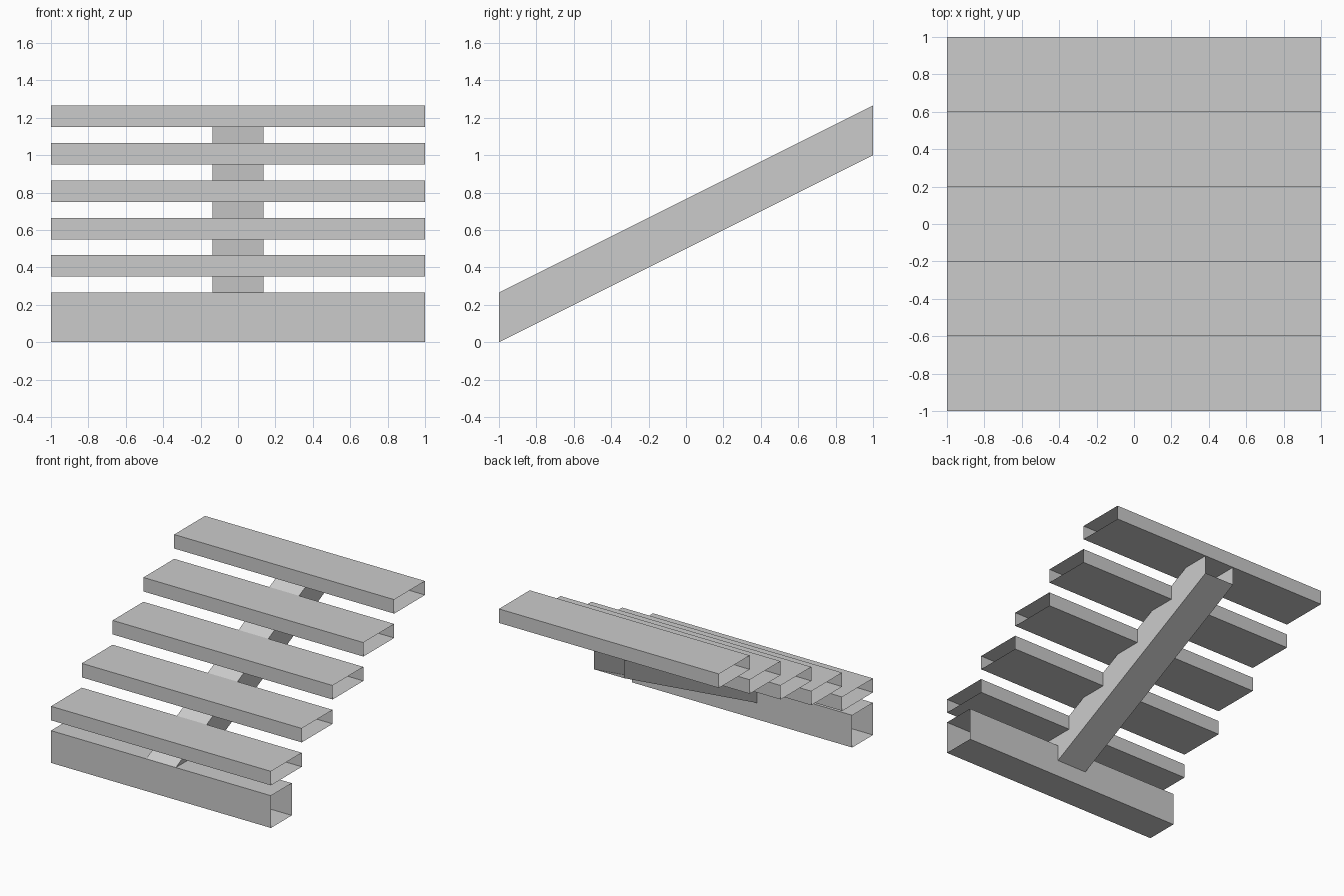
import bpy
import bmesh

cube = bpy.data.objects.get("Cube")
if cube:
    bpy.data.objects.remove(cube, do_unlink=True)

GREY = (0.6, 0.6, 0.6, 1)
grey = bpy.data.materials.new("light grey")
grey.use_nodes = True
grey.diffuse_color = GREY
grey.node_tree.nodes["Principled BSDF"].inputs["Base Color"].default_value = GREY


def open_tube(name, profile, x0, x1):
    """Sweep a closed (y, z) profile along x without end faces."""
    bm = bmesh.new()
    a = [bm.verts.new((x0, y, z)) for y, z in profile]
    b = [bm.verts.new((x1, y, z)) for y, z in profile]
    for i in range(len(profile)):
        j = (i + 1) % len(profile)
        bm.faces.new((a[j], a[i], b[i], b[j]))
    return finish(name, bm)


def finish(name, bm):
    bmesh.ops.recalc_face_normals(bm, faces=bm.faces)
    mesh = bpy.data.meshes.new(name)
    bm.to_mesh(mesh)
    bm.free()
    mesh.materials.append(grey)
    obj = bpy.data.objects.new(name, mesh)
    bpy.context.scene.collection.objects.link(obj)
    return obj


def rectangle(y0, y1, z0, z1):
    return [(y0, z0), (y1, z0), (y1, z1), (y0, z1)]


# Treads: hollow planks, open at both ends
TREADS, DEPTH, RISE = 5, 0.4, 0.2
for i in range(TREADS):
    y, z = -1 + DEPTH * i, 0.35 + RISE * i
    open_tube(f"tread_{i + 1}", rectangle(y, y + DEPTH, z, z + 0.115), -1, 1)

# Base beam under the lowest tread
open_tube("base_beam", rectangle(-1, -0.73, 0, 0.265), -1, 1)

# Sloping central stringer: hollow, open at its front and back ends
bm = bmesh.new()
rings = []
for y, z in ((-1, 0), (1, 1)):
    rings.append([bm.verts.new((x, y, z + dz)) for x, dz in
                  ((-0.135, 0), (0.135, 0), (0.135, 0.265), (-0.135, 0.265))])
front, back = rings
for i in range(4):
    j = (i + 1) % 4
    bm.faces.new((front[i], front[j], back[j], back[i]))
finish("stringer", bm)
